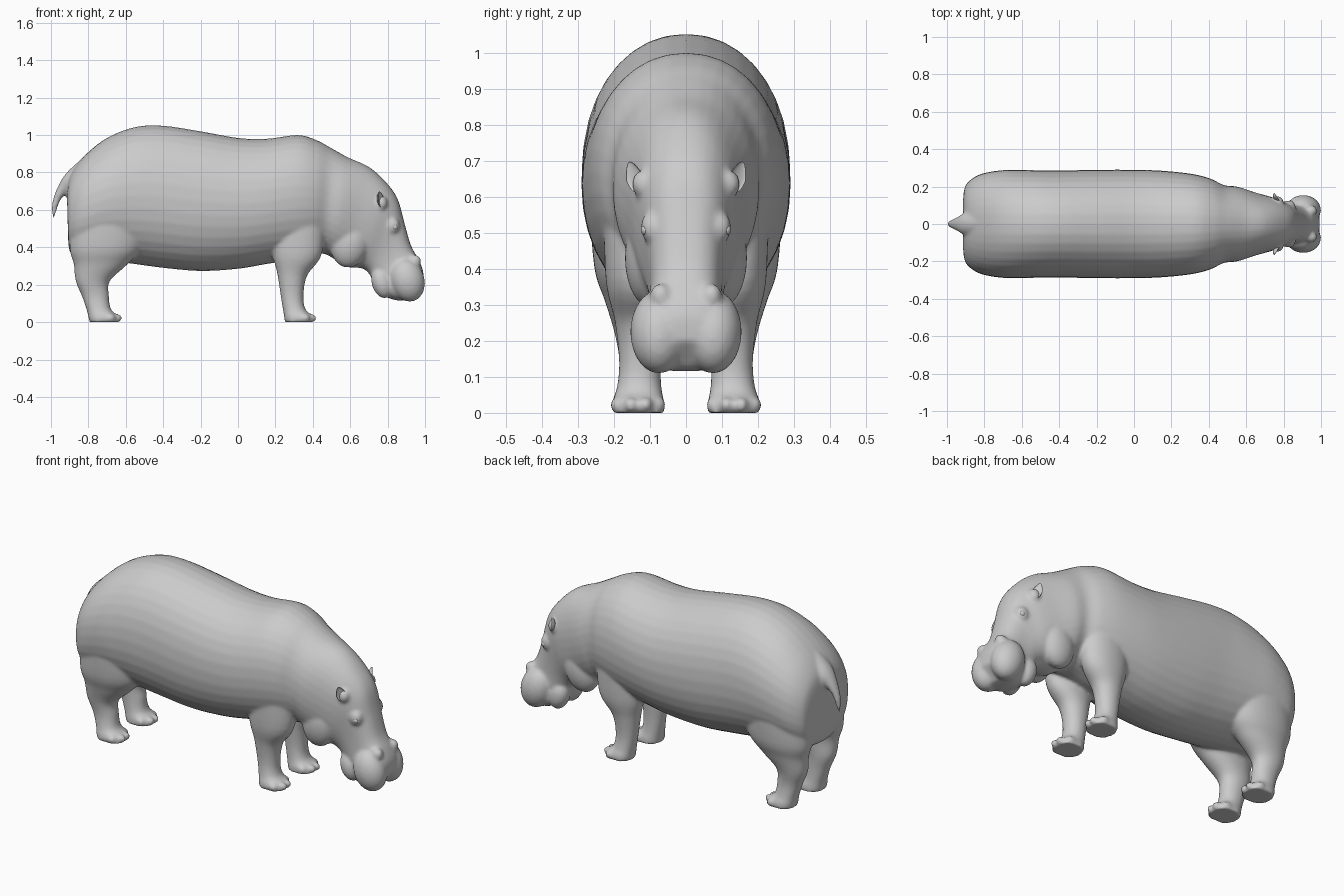
import bpy, bmesh, math
from mathutils import Matrix, Vector, Euler

SEG = 36


def catmull(a, b, c, d, t):
    return [0.5 * (2 * q + (r - p) * t + (2 * p - 5 * q + 4 * r - s) * t * t
                   + (3 * q - p - 3 * r + s) * t ** 3) for p, q, r, s in zip(a, b, c, d)]


def loft(bm, stations, side=1, steps=5):
    """Station: edge point A (x, z), edge point B (x, z), y centre, half width, roundness."""
    n = len(stations)
    rows = []
    for i in range(n - 1):
        quad = [stations[min(max(i + k, 0), n - 1)] for k in (-1, 0, 1, 2)]
        rows += [catmull(*quad, j / steps) for j in range(steps)]
    rows.append(stations[-1])
    rings = []
    for ax, az, bx, bz, y, w, p in rows:
        ring = []
        for k in range(SEG):
            a = 2 * math.pi * k / SEG
            c = math.copysign(abs(math.cos(a)) ** (2 / p), math.cos(a))
            s = math.copysign(abs(math.sin(a)) ** (2 / p), math.sin(a))
            ring.append(bm.verts.new(((ax + bx) / 2 + c * (ax - bx) / 2,
                                      side * (y + s * w),
                                      (az + bz) / 2 + c * (az - bz) / 2)))
        rings.append(ring)
    faces = [bm.faces.new(rings[0]), bm.faces.new(rings[-1][::-1])]
    for r0, r1 in zip(rings, rings[1:]):
        for k in range(SEG):
            m = (k + 1) % SEG
            faces.append(bm.faces.new((r0[k], r1[k], r1[m], r0[m])))
    bmesh.ops.recalc_face_normals(bm, faces=faces)


def blob(bm, loc, radii, rot=(0, 0, 0)):
    mat = Matrix.LocRotScale(Vector(loc), Euler(rot), Vector(radii))
    return bmesh.ops.create_uvsphere(bm, u_segments=24, v_segments=16, radius=1, matrix=mat)["verts"]


def finish(bm, name):
    me = bpy.data.meshes.new(name)
    bm.to_mesh(me)
    bm.free()
    me.polygons.foreach_set("use_smooth", [True] * len(me.polygons))
    ob = bpy.data.objects.new(name, me)
    bpy.context.collection.objects.link(ob)
    return ob


# Trunk, neck and skull as one loft from rump to snout
trunk = [
    (-.915, .70, -.908, .44, 0, .16, 2.3),
    (-.895, .79, -.895, .37, 0, .215, 2.3),
    (-.82, .89, -.83, .34, 0, .265, 2.2),
    (-.70, .985, -.70, .33, 0, .288, 2.1),
    (-.55, 1.043, -.55, .31, 0, .288, 2.1),
    (-.40, 1.05, -.40, .29, 0, .286, 2.1),
    (-.20, 1.02, -.20, .273, 0, .29, 2.1),
    (.0, .985, .0, .285, 0, .29, 2.1),
    (.15, .98, .15, .31, 0, .285, 2.1),
    (.32, 1.0, .30, .335, 0, .268, 2.1),
    (.42, .973, .40, .36, 0, .242, 2.1),
    (.50, .93, .46, .365, 0, .208, 2.1),
    (.59, .88, .51, .34, 0, .20, 2.1),
    (.70, .83, .58, .295, 0, .17, 2.1),
    (.79, .75, .66, .288, 0, .145, 2.3),
    (.853, .66, .70, .26, 0, .12, 2.5),
    (.89, .53, .725, .21, 0, .104, 2.6),
    (.925, .41, .75, .165, 0, .102, 2.6),
    (.965, .335, .79, .135, 0, .115, 2.6),
    (.99, .27, .86, .115, 0, .12, 2.6),
    (.99, .20, .93, .125, 0, .11, 2.4),
]
fore_leg = [
    (.46, .62, .18, .56, .15, .08, 2.1),
    (.45, .37, .185, .37, .14, .083, 2.1),
    (.37, .25, .21, .26, .13, .068, 2.1),
    (.35, .14, .227, .15, .128, .058, 2.1),
    (.36, .07, .24, .07, .13, .062, 2.2),
    (.395, .035, .247, .03, .133, .072, 2.4),
    (.405, .0, .25, .0, .133, .074, 2.4),
]
hind_leg = [
    (-.48, .62, -.89, .60, .15, .12, 2.1),
    (-.51, .41, -.90, .40, .145, .11, 2.1),
    (-.59, .31, -.878, .31, .14, .085, 2.1),
    (-.685, .22, -.868, .22, .132, .066, 2.1),
    (-.69, .14, -.835, .14, .128, .057, 2.1),
    (-.68, .07, -.81, .07, .13, .062, 2.2),
    (-.645, .035, -.80, .03, .133, .072, 2.4),
    (-.635, .0, -.795, .0, .133, .074, 2.4),
]
# Tail: broad at the root, hanging to a narrow tip
tail = [
    (-.84, .87, -.80, .72, 0, .07, 2),
    (-.915, .80, -.88, .70, 0, .062, 2),
    (-.958, .735, -.915, .69, 0, .04, 2),
    (-.988, .66, -.95, .65, 0, .024, 2),
    (-.997, .60, -.968, .60, 0, .015, 2),
    (-.99, .555, -.982, .555, 0, .005, 2),
]

bm = bmesh.new()
loft(bm, trunk)
loft(bm, tail)
for s in (-1, 1):
    for leg in (fore_leg, hind_leg):
        loft(bm, leg, s)
        front = leg[-1][0]
        # Toes
        for dy, dx in ((-.057, -.035), (-.021, 0), (.021, 0), (.057, -.035)):
            blob(bm, (front + dx - .015, s * (.133 + dy), .022), (.03, .02, .023))
    # Jowl, muzzle pad, lower lip, brow, nostril mound, ear root
    blob(bm, (.60, s * .095, .43), (.105, .075, .14), (0, .2, 0))
    blob(bm, (.905, s * .075, .225), (.092, .08, .118), (0, -.3, 0))
    blob(bm, (.77, s * .06, .21), (.055, .055, .085), (0, -.3, 0))
    blob(bm, (.825, s * .092, .515), (.04, .034, .045))
    blob(bm, (.945, s * .07, .325), (.035, .03, .035))
    blob(bm, (.765, s * .115, .635), (.035, .035, .04))

# Fuse the lofts into one smooth skin
skin = finish(bm, "body_skin")
fuse = skin.modifiers.new("fuse", "REMESH")
fuse.mode = "VOXEL"
fuse.voxel_size = .009
fuse.use_smooth_shade = True
soft = skin.modifiers.new("soften", "SMOOTH")
soft.factor = .5
soft.iterations = 7

for s, side in ((-1, "right"), (1, "left")):
    # Cupped ear
    bm = bmesh.new()
    ear = blob(bm, (0, 0, 0), (.02, .027, .045))
    for v in ear:
        if v.co.x > 0:
            v.co.x *= -.35
        v.co.y *= 1 - max(v.co.z, 0) * 8
    place = Matrix.LocRotScale(Vector((.765, s * .145, .655)),
                               Euler((-s * .35, 0, s * .6)), Vector((1, 1, 1)))
    bmesh.ops.transform(bm, matrix=place, verts=bm.verts)
    finish(bm, "ear_" + side)
    # Eye
    bm = bmesh.new()
    blob(bm, (.838, s * .112, .508), (.015, .013, .015))
    finish(bm, "eye_" + side)
